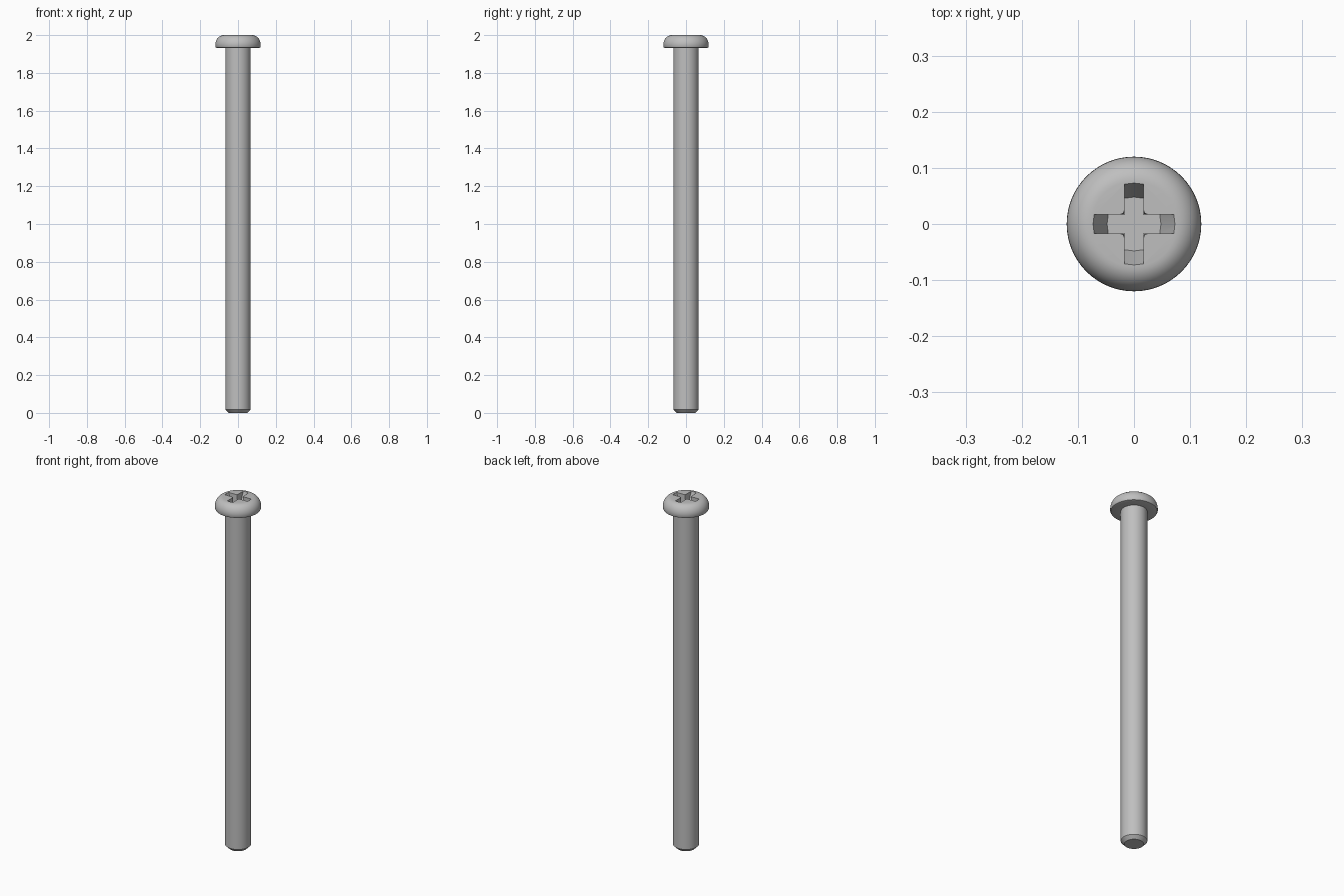
import bpy, bmesh, math

if "Cube" in bpy.data.objects:
    bpy.data.objects.remove(bpy.data.objects["Cube"])

SEGMENTS = 64

steel = bpy.data.materials.new("grey steel")
steel.diffuse_color = (0.52, 0.52, 0.52, 1)
steel.use_nodes = True
steel.node_tree.nodes["Principled BSDF"].inputs["Base Color"].default_value = steel.diffuse_color


def make_object(name, bm):
    bmesh.ops.recalc_face_normals(bm, faces=bm.faces)
    mesh = bpy.data.meshes.new(name)
    bm.to_mesh(mesh)
    bm.free()
    mesh.materials.append(steel)
    obj = bpy.data.objects.new(name, mesh)
    bpy.context.collection.objects.link(obj)
    return obj


def loft(name, rings):
    """Skin closed rings of equal length and cap both ends."""
    bm = bmesh.new()
    loops = [[bm.verts.new(p) for p in ring] for ring in rings]
    n = len(loops[0])
    for low, high in zip(loops, loops[1:]):
        for i in range(n):
            j = (i + 1) % n
            bm.faces.new((low[i], low[j], high[j], high[i]))
    bm.faces.new(loops[0][::-1])
    bm.faces.new(loops[-1])
    return make_object(name, bm)


def circle(r, z):
    return [(r * math.cos(2 * math.pi * i / SEGMENTS),
             r * math.sin(2 * math.pi * i / SEGMENTS), z) for i in range(SEGMENTS)]


def cross(arm, half, fillet, z):
    """Plus-shaped outline with rounded arm ends and filleted inner corners."""
    bow = 0.002
    quarter = [(arm - bow, -half), (arm, 0), (arm - bow, half), (half + fillet, half),
               (half + fillet * 0.3, half + fillet * 0.3), (half, half + fillet)]
    points = []
    for k in range(4):
        c, s = [(1, 0), (0, 1), (-1, 0), (0, -1)][k]
        points += [(x * c - y * s, x * s + y * c, z) for x, y in quarter]
    return points


# Shank with chamfered tip, continuing into the pan head
profile = [(0.049, 0.0), (0.067, 0.018), (0.067, 1.932), (0.112, 1.932),
           (0.117, 1.934), (0.12, 1.94)]
for i in range(1, 11):  # domed shoulder of the head
    a = math.radians(9 * i)
    profile.append((0.076 + 0.044 * math.cos(a), 1.948 + 0.052 * math.sin(a)))
screw = loft("screw_body", [circle(r, z) for r, z in profile])

# Cross recess with sloping arm ends
cutter = loft("recess_cutter", [cross(0.048, 0.0165, 0.002, 1.935),
                                cross(0.0768, 0.0172, 0.008, 2.01)])
cutter.hide_render = True
cut = screw.modifiers.new("recess", 'BOOLEAN')
cut.operation = 'DIFFERENCE'
cut.solver = 'EXACT'
cut.object = cutter

bpy.context.view_layer.objects.active = screw
screw.select_set(True)
bpy.ops.object.modifier_apply(modifier=cut.name)
bpy.data.objects.remove(cutter, do_unlink=True)
bpy.ops.object.shade_smooth_by_angle(angle=math.radians(30))
